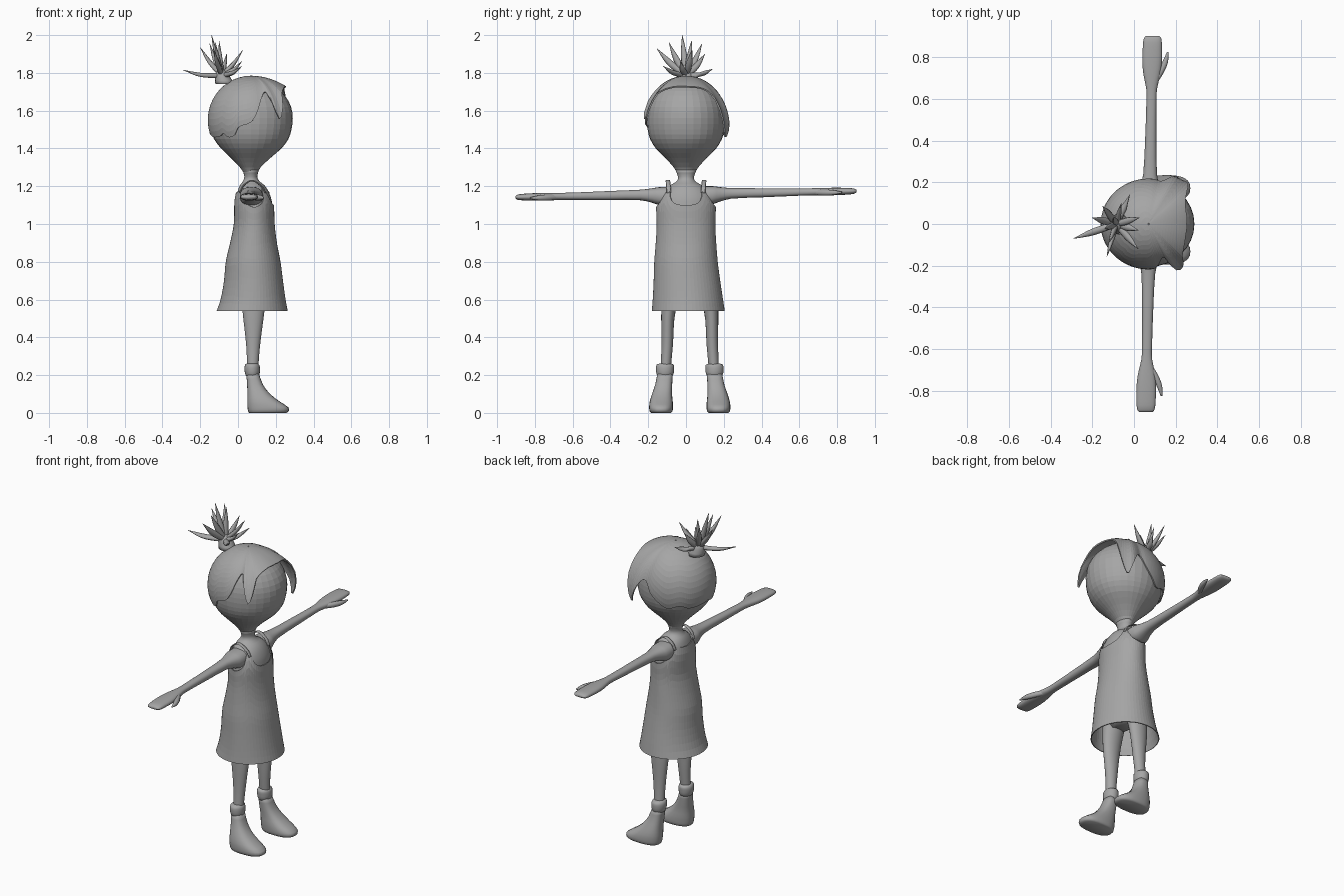
import bpy, bmesh, math
from mathutils import Vector

grey = bpy.data.materials.new("plain_grey")
grey.diffuse_color = (0.38, 0.38, 0.38, 1)


def at(rows, k):
    """Smooth interpolation of rows (key, values...) at key k."""
    k = min(max(k, rows[0][0]), rows[-1][0])
    i = 0
    while i < len(rows) - 2 and k > rows[i + 1][0]:
        i += 1

    def slope(j, c):
        a, b = rows[max(j - 1, 0)], rows[min(j + 1, len(rows) - 1)]
        return (b[c] - a[c]) / (b[0] - a[0])
    p, q = rows[i], rows[i + 1]
    h = q[0] - p[0]
    t = (k - p[0]) / h
    out = []
    for c in range(1, len(p)):
        out.append((2*t**3 - 3*t*t + 1) * p[c] + (t**3 - 2*t*t + t) * h * slope(i, c)
                   + (3*t*t - 2*t**3) * q[c] + (t**3 - t*t) * h * slope(i + 1, c))
    return out


def keys(rows, m):
    ks = [a[0] + (b[0] - a[0]) * j / m for a, b in zip(rows, rows[1:]) for j in range(m)]
    return ks + [rows[-1][0]]


def skin(name, rings, capped=True, thick=0, smooth=False):
    """Mesh through a list of closed rings."""
    bm = bmesh.new()
    vs = [[bm.verts.new(p) for p in r] for r in rings]
    n = len(vs[0])
    for a, b in zip(vs, vs[1:]):
        for i in range(n):
            j = (i + 1) % n
            bm.faces.new((a[i], a[j], b[j], b[i]))
    if capped:
        bm.faces.new(vs[0][::-1])
        bm.faces.new(vs[-1])
    bmesh.ops.recalc_face_normals(bm, faces=bm.faces)
    for f in bm.faces:
        f.smooth = smooth
    me = bpy.data.meshes.new(name)
    bm.to_mesh(me)
    bm.free()
    me.materials.append(grey)
    ob = bpy.data.objects.new(name, me)
    bpy.context.collection.objects.link(ob)
    if thick:
        mod = ob.modifiers.new("thickness", 'SOLIDIFY')
        mod.thickness = thick
    return ob


def spow(v, e):
    return math.copysign(abs(v) ** e, v)


def loft(name, rows, n=32, m=2, e=1.0, place=lambda u, v, k: (u, v, k), smooth=False):
    """Rows: key, centre u, centre v, radius u, radius v."""
    rings = []
    for k in keys(rows, m):
        cu, cv, ru, rv = at(rows, k)
        rings.append([place(cu + ru * spow(math.cos(2*math.pi*i/n), e),
                            cv + rv * spow(math.sin(2*math.pi*i/n), e), k) for i in range(n)])
    return skin(name, rings, smooth=smooth)


def sweep(name, pts, radii, wide=(0, 1, 0), n=8, m=4):
    """Tube through points; radii are (along wide, across wide)."""
    rows = [(i, *p, *r) for i, (p, r) in enumerate(zip(pts, radii))]
    rings = []
    for k in keys(rows, m):
        x, y, z, a, b = at(rows, k)
        t = (Vector(at(rows, k + .05)[:3]) - Vector(at(rows, k - .05)[:3])).normalized()
        u = Vector(wide)
        u = (u - t * u.dot(t)).normalized()
        v = t.cross(u)
        rings.append([Vector((x, y, z)) + u * a * math.cos(2*math.pi*i/n)
                      + v * b * math.sin(2*math.pi*i/n) for i in range(n)])
    return skin(name, rings, smooth=True)


# Head
loft("head", [(1.27, .067, 0, .036, .048), (1.30, .065, 0, .055, .065), (1.35, .067, 0, .105, .11),
              (1.40, .07, 0, .16, .16), (1.45, .07, 0, .197, .19), (1.5, .07, 0, .213, .203),
              (1.56, .07, 0, .22, .206), (1.62, .07, 0, .211, .198), (1.68, .068, 0, .18, .172),
              (1.73, .066, 0, .128, .125), (1.76, .065, 0, .07, .07), (1.77, .065, 0, .008, .008)])

# Hair cap: rows of angle from the front, lower edge height, outward flare
edge_right = [(0, 1.73, .035), (25, 1.725, .04), (45, 1.69, .045), (50, 1.63, .045), (54, 1.57, .045),
              (58, 1.56, .045), (62, 1.63, .035), (66, 1.70, .01), (75, 1.66, 0), (82, 1.59, 0),
              (90, 1.54, 0), (108, 1.51, 0), (114, 1.47, 0), (126, 1.46, 0), (132, 1.48, 0),
              (140, 1.465, 0), (160, 1.46, 0), (180, 1.48, 0)]
edge_left = [(0, 1.73, .035), (30, 1.715, .04), (42, 1.66, .045), (48, 1.55, .05), (53, 1.47, .055),
             (57, 1.46, .055), (62, 1.52, .045), (70, 1.6, .015), (76, 1.6, 0), (85, 1.54, 0),
             (95, 1.5, 0), (110, 1.46, 0), (130, 1.48, 0), (145, 1.46, 0), (180, 1.48, 0)]
rings = []
for s in range(15):
    t = s / 14
    ring = []
    for d in range(-180, 180, 3):
        low, flare = at(edge_left if d > 0 else edge_right, abs(d))
        phi0 = math.asin((low - 1.55) / .235)
        phi = phi0 + (math.radians(89) - phi0) * t
        f = flare * (1 - t) ** 1.3
        a = math.radians(d)
        ring.append((.07 + (.23 * math.cos(phi) + f) * math.cos(a),
                     (.218 * math.cos(phi) + f) * math.sin(a), 1.55 + .235 * math.sin(phi)))
    rings.append(ring)
skin("hair_cap", rings, capped=False, thick=.008)

# Tied tuft of hair spikes
loft("hair_knot", [(1.74, -.07, 0, .05, .05), (1.78, -.082, 0, .04, .04), (1.805, -.088, 0, .028, .03),
                   (1.82, -.09, 0, .01, .01)], n=16, smooth=True)
base = Vector((-.085, 0, 1.785))
for tip in [(-.29, -.07, 1.815), (-.2, .03, 1.935), (-.14, -.02, 2.0), (-.02, .14, 1.82),
            (.02, -.12, 1.835), (-.13, -.155, 1.93), (-.12, -.09, 1.96), (.025, .03, 1.92),
            (-.06, .1, 1.9), (.02, -.03, 1.86), (-.15, .085, 1.955), (-.1, .03, 1.97)]:
    tip = Vector(tip)
    mid = base.lerp(tip, .55) + Vector((0, 0, -.012))
    sweep("hair_spike", [base, mid, tip], [(.014, .014), (.017, .011), (.001, .001)], wide=(.3, 1, .2))

# Neck and torso
loft("body", [(.62, .082, .015, .05, .09), (.68, .08, .01, .1, .125), (.75, .08, .005, .115, .145),
              (.85, .08, 0, .118, .15), (1.0, .085, 0, .1, .147), (1.12, .083, 0, .096, .142),
              (1.17, .08, 0, .083, .122), (1.205, .075, 0, .065, .085), (1.225, .07, 0, .045, .05),
              (1.25, .068, 0, .034, .042), (1.29, .067, 0, .045, .058)], smooth=True)

# Dress: side profile, then top edge by angle from the front (neckline and armholes)
profile = [(.54, .075, .012, .188, .193), (.6, .08, .01, .172, .186), (.7, .082, .005, .156, .176),
           (.8, .08, 0, .145, .168), (.9, .082, 0, .124, .16), (1.0, .086, 0, .108, .155),
           (1.1, .085, 0, .105, .157), (1.15, .082, 0, .097, .14), (1.19, .078, 0, .08, .115),
           (1.215, .075, 0, .062, .09)]
top_edge = [(0, 1.10), (15, 1.103), (24, 1.112), (32, 1.13), (40, 1.16), (46, 1.19), (53, 1.19),
            (58, 1.14), (66, 1.11), (90, 1.09), (114, 1.11), (122, 1.14), (127, 1.19), (134, 1.19),
            (145, 1.175), (180, 1.165)]
rings = []
for s in range(17):
    ring = []
    for d in range(-180, 180, 6):
        z = .54 + (at(top_edge, abs(d))[0] - .54) * s / 16
        cx, cy, rx, ry = at(profile, z)
        a = math.radians(d)
        ring.append((cx + rx * math.cos(a), cy + ry * math.sin(a), z))
    rings.append(ring)
skin("dress", rings, capped=False, thick=.005)

for s, side in ((1, "left"), (-1, "right")):
    # Shoulder strap
    sweep(side + "_strap", [(.145, s*.09, 1.165), (.125, s*.093, 1.2), (.075, s*.096, 1.23),
                            (.03, s*.093, 1.205), (.01, s*.09, 1.165)], [(.012, .004)] * 5)

    # Arm with mitten hand, slightly tilted across the body
    def on_arm(u, v, k, s=s):
        return (.073 + .018 * s * k + u, s * k, 1.158 + .018 * s * k + v)
    loft(side + "_arm", [(.06, 0, -.01, .06, .05), (.14, 0, -.008, .06, .048), (.18, 0, -.004, .046, .038),
                         (.24, 0, 0, .033, .028), (.4, 0, 0, .027, .024), (.6, 0, 0, .024, .019),
                         (.65, 0, 0, .026, .019), (.72, 0, 0, .041, .02), (.78, 0, 0, .047, .02),
                         (.85, 0, 0, .046, .018), (.89, 0, 0, .042, .014), (.903, 0, 0, .032, .006)],
         n=20, e=.85, place=on_arm, smooth=True)
    sweep(side + "_thumb", [on_arm(.012, -.003, .68), on_arm(.045, -.005, .735), on_arm(.064, -.006, .78),
                            on_arm(.074, -.006, .825)],
          [(.014, .014), (.016, .015), (.013, .013), (.004, .004)], wide=(0, 0, 1), n=10)

    # Leg, sock cuff and shoe, mirrored about y = 0.02
    def on_leg(u, v, k, s=s):
        return (u, .02 + s * v, k)
    loft(side + "_leg", [(.2, .077, .13, .028, .026), (.35, .08, .12, .036, .03),
                         (.54, .082, .113, .058, .038), (.72, .085, .08, .075, .065)],
         n=20, m=4, place=on_leg, smooth=True)
    loft(side + "_sock_cuff", [(.195, .076, .131, .034, .04), (.21, .076, .131, .039, .046),
                               (.235, .075, .131, .041, .048), (.255, .075, .13, .037, .045),
                               (.262, .075, .13, .027, .028)], n=20, place=on_leg, smooth=True)
    loft(side + "_shoe", [(0, .157, .152, .098, .052), (.008, .161, .152, .107, .06),
                          (.03, .158, .152, .108, .063), (.06, .135, .151, .086, .061),
                          (.1, .11, .147, .06, .053), (.15, .09, .138, .042, .045),
                          (.21, .077, .131, .033, .04)], n=24, e=.8, place=on_leg, smooth=True)
